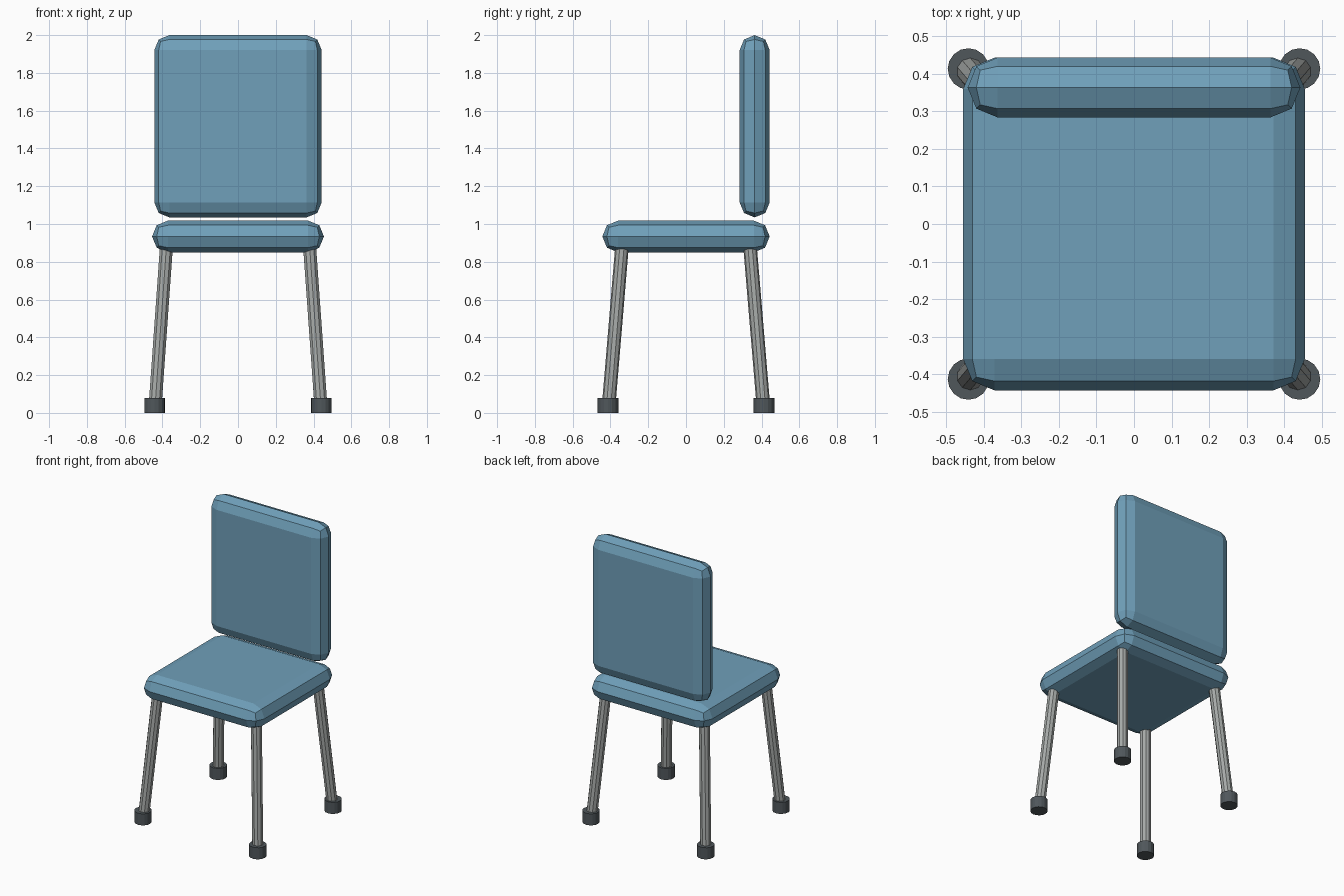
import bpy
import bmesh
from mathutils import Vector, Matrix

if "Cube" in bpy.data.objects:
    bpy.data.objects.remove(bpy.data.objects["Cube"])


def material(name, rgb):
    mat = bpy.data.materials.new(name)
    mat.diffuse_color = (*rgb, 1)
    mat.use_nodes = True
    mat.node_tree.nodes["Principled BSDF"].inputs["Base Color"].default_value = mat.diffuse_color
    return mat


BLUE = material("blue_padding", (0.16, 0.35, 0.49))
STEEL = material("grey_metal", (0.38, 0.40, 0.39))
RUBBER = material("dark_rubber", (0.08, 0.095, 0.105))


def add_object(name, bm, mat):
    mesh = bpy.data.meshes.new(name)
    bm.to_mesh(mesh)
    bm.free()
    mesh.materials.append(mat)
    obj = bpy.data.objects.new(name, mesh)
    bpy.context.collection.objects.link(obj)
    return obj


def cushion(name, lo, hi):
    """Box whose edges are rounded by half its thickness in two flat steps."""
    lo, hi = Vector(lo), Vector(hi)
    size = hi - lo
    bm = bmesh.new()
    bmesh.ops.create_cube(bm, size=1)
    bmesh.ops.scale(bm, vec=size, verts=bm.verts)
    bmesh.ops.translate(bm, vec=(lo + hi) / 2, verts=bm.verts)
    bmesh.ops.bevel(bm, geom=bm.edges[:], offset=min(size) / 2 - 0.0002, segments=2,
                    profile=0.5, affect='EDGES', clamp_overlap=True)
    bmesh.ops.remove_doubles(bm, verts=bm.verts, dist=0.002)
    return add_object(name, bm, BLUE)


def rod(name, start, end, radius, sides, mat):
    """Straight faceted cylinder between two points."""
    start, end = Vector(start), Vector(end)
    axis = end - start
    turn = Vector((0, 0, 1)).rotation_difference(axis).to_matrix().to_4x4()
    bm = bmesh.new()
    bmesh.ops.create_cone(bm, cap_ends=True, segments=sides, radius1=radius,
                          radius2=radius, depth=axis.length,
                          matrix=Matrix.Translation((start + end) / 2) @ turn)
    return add_object(name, bm, mat)


# Padded seat and backrest
cushion("seat", (-0.455, -0.443, 0.85), (0.455, 0.443, 1.018))
cushion("backrest", (-0.443, 0.284, 1.035), (0.443, 0.443, 2.0))

# Four splayed legs with rubber feet
for side, sx in (("left", -1), ("right", 1)):
    for end, sy in (("front", -1), ("back", 1)):
        rod(f"{end}_{side}_leg", (0.44 * sx, 0.411 * sy, 0.02),
            (0.379 * sx, 0.339 * sy, 0.88), 0.036, 10, STEEL)
        rod(f"{end}_{side}_foot", (0.441 * sx, 0.413 * sy, 0),
            (0.441 * sx, 0.413 * sy, 0.08), 0.055, 16, RUBBER)
